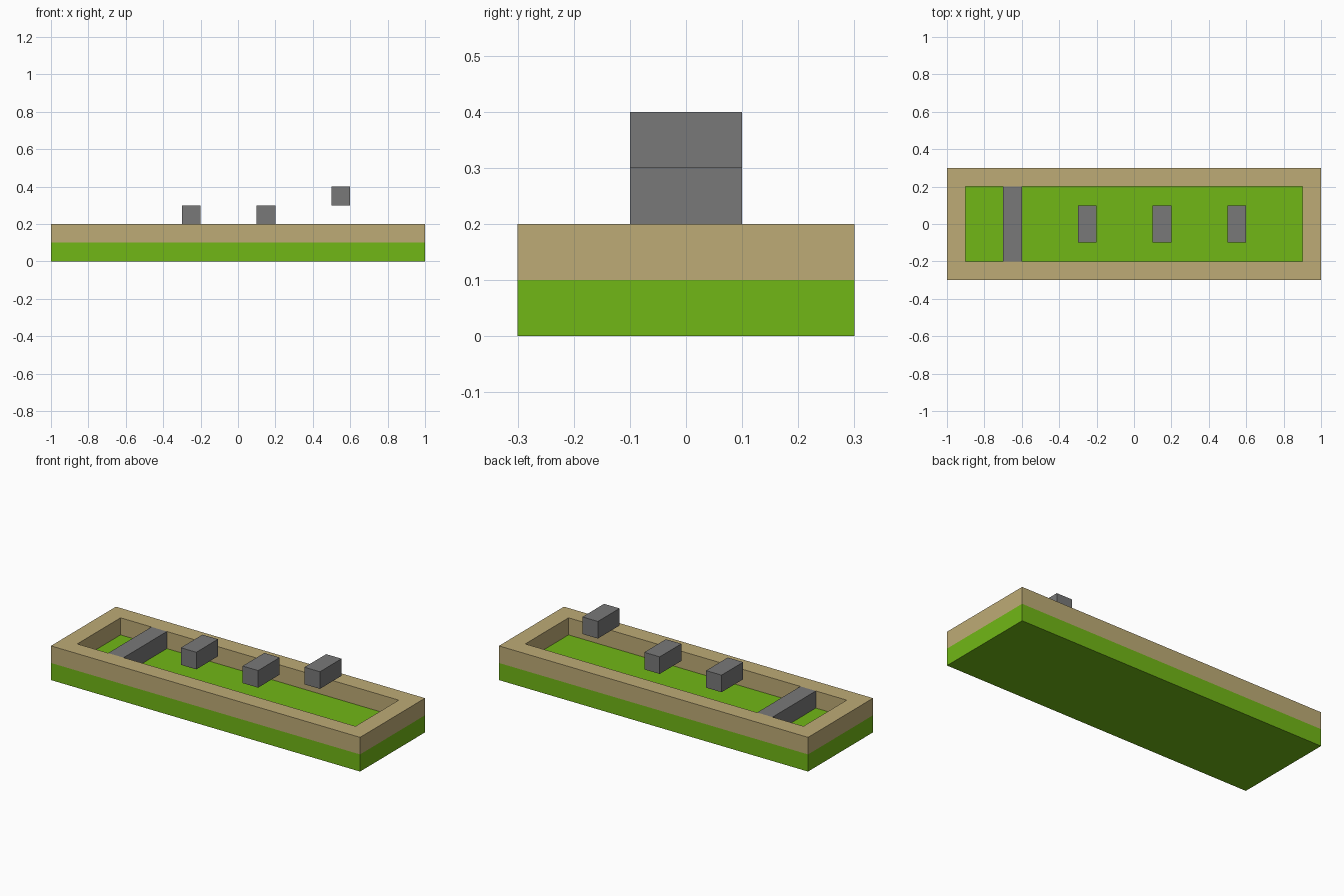
import bpy
import bmesh
from mathutils import Matrix, Vector

if "Cube" in bpy.data.objects:
    bpy.data.objects.remove(bpy.data.objects["Cube"], do_unlink=True)


def make_material(name, rgb):
    mat = bpy.data.materials.new(name)
    mat.use_nodes = True
    colour = (*rgb, 1.0)
    mat.diffuse_color = colour
    mat.node_tree.nodes["Principled BSDF"].inputs["Base Color"].default_value = colour
    return mat


def finish(name, bm, mat):
    bmesh.ops.recalc_face_normals(bm, faces=bm.faces[:])
    mesh = bpy.data.meshes.new(name)
    bm.to_mesh(mesh)
    bm.free()
    mesh.materials.append(mat)
    obj = bpy.data.objects.new(name, mesh)
    bpy.context.collection.objects.link(obj)
    return obj


def box(name, centre, size, mat):
    bm = bmesh.new()
    place = Matrix.Translation(centre) @ Matrix.Diagonal((*size, 1.0))
    bmesh.ops.create_cube(bm, size=1.0, matrix=place)
    return finish(name, bm, mat)


def rim(name, size, wall, bottom, height, mat):
    # Rectangular ring: outer and inner corner loops, bridged and raised
    bm = bmesh.new()
    loops = []
    for inset in (0.0, wall):
        x, y = size[0] / 2 - inset, size[1] / 2 - inset
        loops.append([bm.verts.new((sx * x, sy * y, bottom))
                      for sx, sy in ((-1, -1), (1, -1), (1, 1), (-1, 1))])
    outer, inner = loops
    for i in range(4):
        j = (i + 1) % 4
        bm.faces.new((outer[i], outer[j], inner[j], inner[i]))
    raised = bmesh.ops.extrude_face_region(bm, geom=bm.faces[:], use_keep_orig=True)
    verts = [g for g in raised["geom"] if isinstance(g, bmesh.types.BMVert)]
    bmesh.ops.translate(bm, verts=verts, vec=Vector((0, 0, height)))
    return finish(name, bm, mat)


green = make_material("grass green", (0.165, 0.474, 0.008))
tan = make_material("sandy tan", (0.515, 0.41, 0.182))
grey = make_material("stone grey", (0.19, 0.19, 0.19))

# Ground slab and raised border
box("ground_slab", (0, 0, 0.05), (2.0, 0.6, 0.1), green)
rim("border_wall", (2.0, 0.6), 0.1, 0.1, 0.1, tan)

# Crossbar between the long walls, flush with their tops
box("crossbar", (-0.65, 0, 0.15), (0.1, 0.4, 0.1), grey)

# Floating blocks
for name, x, z in (("right_block", -0.25, 0.25),
                   ("middle_block", 0.15, 0.25),
                   ("left_block", 0.55, 0.35)):
    box(name, (x, 0, z), (0.1, 0.2, 0.1), grey)
